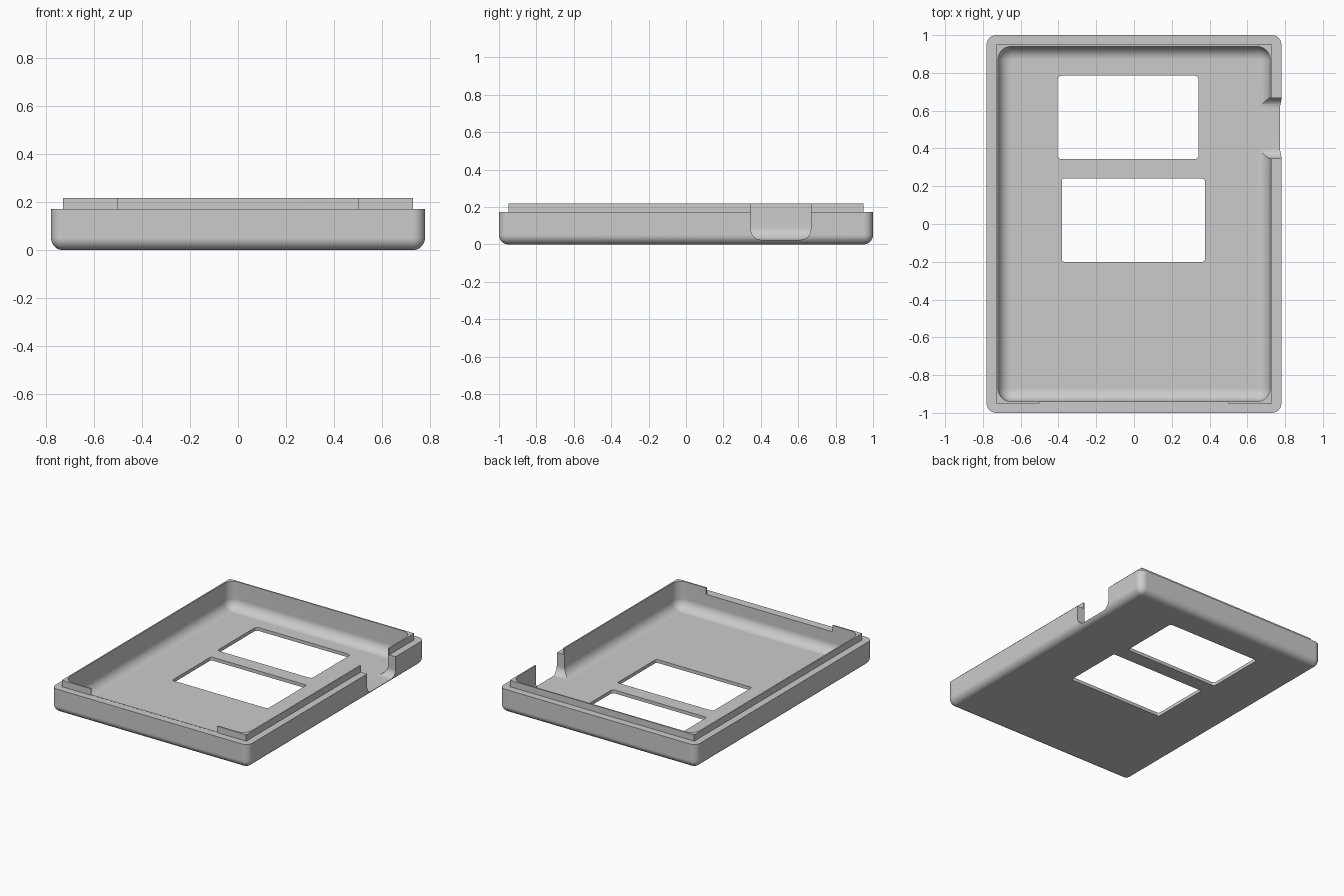
import bpy
import bmesh
from math import sin, cos, pi, radians
from mathutils import Vector, Matrix

SEG = 10                            # segments per rounded corner
SHELF, TOP, FLOOR = 0.172, 0.218, 0.024

if "Cube" in bpy.data.objects:
    bpy.data.objects.remove(bpy.data.objects["Cube"], do_unlink=True)

grey = bpy.data.materials.new("plain grey")
grey.use_nodes = True
grey.diffuse_color = (0.6, 0.6, 0.6, 1)
grey.node_tree.nodes["Principled BSDF"].inputs["Base Color"].default_value = (0.6, 0.6, 0.6, 1)


def ring(hx, hy, r, z):
    """Rounded rectangle outline at height z."""
    pts = []
    for k, (sx, sy) in enumerate(((1, 1), (-1, 1), (-1, -1), (1, -1))):
        for i in range(SEG + 1):
            a = (k + i / SEG) * pi / 2
            pts.append(Vector((sx * (hx - r) + r * cos(a), sy * (hy - r) + r * sin(a), z)))
    return pts


def fillet(hx, hy, r, z):
    """Outlines of a rounded base rising from z, flat bottom first."""
    out = []
    for i in range(SEG + 1):
        a = i / SEG * pi / 2
        inset = r * (1 - sin(a))
        out.append(ring(hx - inset, hy - inset, r - inset, z + r * (1 - cos(a))))
    return out


def loft(name, rings, matrix=Matrix()):
    """Closed solid skinned through a stack of outlines."""
    bm = bmesh.new()
    loops = [[bm.verts.new(matrix @ p) for p in pts] for pts in rings]
    n = len(loops[0])
    for lo, hi in zip(loops, loops[1:]):
        for i in range(n):
            j = (i + 1) % n
            bm.faces.new((lo[i], lo[j], hi[j], hi[i]))
    bm.faces.new(loops[0][::-1])
    bm.faces.new(loops[-1])
    bmesh.ops.remove_doubles(bm, verts=bm.verts, dist=1e-5)
    bmesh.ops.recalc_face_normals(bm, faces=bm.faces)
    mesh = bpy.data.meshes.new(name)
    bm.to_mesh(mesh)
    bm.free()
    obj = bpy.data.objects.new(name, mesh)
    bpy.context.collection.objects.link(obj)
    return obj


def block(name, x0, x1, y0, y1, z0, z1, r=0.0):
    """Upright block with rounded vertical corners."""
    hx, hy = (x1 - x0) / 2, (y1 - y0) / 2
    place = Matrix.Translation(((x0 + x1) / 2, (y0 + y1) / 2, 0))
    return loft(name, [ring(hx, hy, r, z0), ring(hx, hy, r, z1)], place)


# Tray: rounded outside, shelf, thin raised lip, then the rounded cavity
outside = fillet(0.78, 1.0, 0.05, 0) + [ring(0.78, 1.0, 0.05, SHELF)]
lip = [ring(0.73, 0.95, 0.0, SHELF), ring(0.73, 0.95, 0.0, TOP)]
cavity = [ring(0.72, 0.94, 0.07, TOP)] + fillet(0.72, 0.94, 0.07, FLOOR)[::-1]
tray = loft("case_tray", outside + lip + cavity)
tray.data.materials.append(grey)

# Cutters: two windows, the gap in the front lip, the side port
cutters = [
    block("rear_window_cutter", -0.405, 0.342, 0.343, 0.785, -0.1, 0.1, 0.022),
    block("front_window_cutter", -0.382, 0.375, -0.2, 0.24, -0.1, 0.1, 0.012),
    block("lip_gap_cutter", -0.5, 0.5, -0.97, -0.9, SHELF + 0.0005, 0.3),
]
port_bottom, port_top = FLOOR + 0.0005, 0.4
half_y, half_z = 0.16, (port_top - port_bottom) / 2
axes = Matrix(((0, 0, 1, 0), (1, 0, 0, 0.507), (0, 1, 0, port_bottom + half_z), (0, 0, 0, 1)))
cutters.append(loft("side_port_cutter",
                    [ring(half_y, half_z, 0.055, 0.6), ring(half_y, half_z, 0.055, 0.9)], axes))

bpy.ops.object.select_all(action="DESELECT")
tray.select_set(True)
bpy.context.view_layer.objects.active = tray
for cutter in cutters:
    cutter.hide_render = True
    cut = tray.modifiers.new(cutter.name, "BOOLEAN")
    cut.operation = "DIFFERENCE"
    cut.solver = "EXACT"
    cut.object = cutter
    bpy.ops.object.modifier_apply(modifier=cut.name)
    bpy.data.objects.remove(cutter, do_unlink=True)

# Smooth fillets with flat panels
bpy.ops.object.shade_smooth_by_angle(angle=radians(30))
weighted = tray.modifiers.new("flat_panels", "WEIGHTED_NORMAL")
weighted.keep_sharp = True
